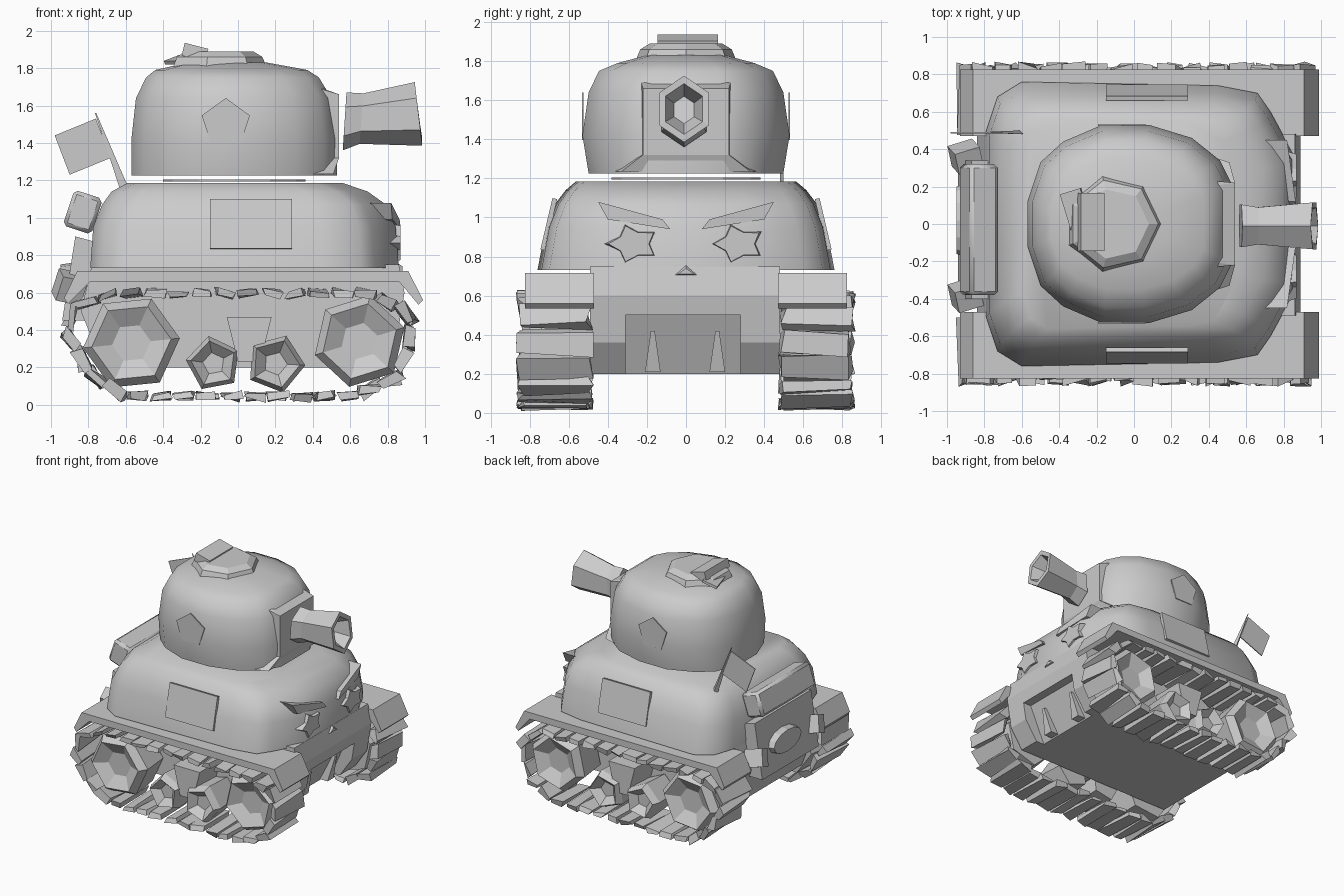
import bpy, bmesh, math, random
from mathutils import Vector, Matrix

if "Cube" in bpy.data.objects:
    bpy.data.objects.remove(bpy.data.objects["Cube"])

random.seed(4)
grey = bpy.data.materials.new("plain_grey")
grey.diffuse_color = (0.6, 0.6, 0.6, 1)
grey.use_nodes = True
grey.node_tree.nodes["Principled BSDF"].inputs["Base Color"].default_value = grey.diffuse_color


def finish(name, bm, smooth=0):
    bmesh.ops.recalc_face_normals(bm, faces=bm.faces)
    me = bpy.data.meshes.new(name)
    bm.to_mesh(me)
    bm.free()
    me.materials.append(grey)
    ob = bpy.data.objects.new(name, me)
    bpy.context.collection.objects.link(ob)
    if smooth:
        bpy.ops.object.select_all(action='DESELECT')
        ob.select_set(True)
        bpy.context.view_layer.objects.active = ob
        bpy.ops.object.shade_smooth_by_angle(angle=math.radians(smooth))
    return ob


def add_loft(bm, rings, caps=True):
    vs = [[bm.verts.new(p) for p in r] for r in rings]
    n = len(vs[0])
    for a, b in zip(vs, vs[1:]):
        for i in range(n):
            bm.faces.new((a[i], a[(i + 1) % n], b[(i + 1) % n], b[i]))
    if caps:
        bm.faces.new(vs[0][::-1])
        bm.faces.new(vs[-1])


def loft(name, rings, smooth=0, caps=True):
    bm = bmesh.new()
    add_loft(bm, rings, caps)
    return finish(name, bm, smooth)


def prism(name, pts, y0, y1, smooth=0):
    # profile in x-z, extruded along y
    return loft(name, [[(x, y, z) for x, z in pts] for y in (y0, y1)], smooth)


def box(name, loc, size, rot=(0, 0, 0), bevel=0, smooth=0):
    bm = bmesh.new()
    bmesh.ops.create_cube(bm, size=1)
    bmesh.ops.scale(bm, vec=size, verts=bm.verts)
    if bevel:
        bmesh.ops.bevel(bm, geom=bm.edges[:], offset=bevel, segments=1, affect='EDGES')
    ob = finish(name, bm, smooth)
    ob.location, ob.rotation_euler = loc, rot
    return ob


def mirrored(half):
    return half + [(x, -y) for x, y in reversed(half)]


# upper hull: rounded shell, narrower at the nose
half = [(-.79, .5), (-.73, .68), (-.6, .76), (.45, .74), (.66, .70), (.73, .6), (.86, .36)]
levels = [(.73, 1, 1, 0), (.95, .98, .945, 0), (1.07, .92, .88, 0),
          (1.14, .83, .81, -.02), (1.185, .7, .74, -.04)]
loft("upper_hull", [[(x * sx + o, y * sy, z) for x, y in mirrored(half)]
                    for z, sx, sy, o in levels], 50)

# lower hull with a wide mouth cut in the front
hull = prism("lower_hull", [(-.72, .2), (.74, .2), (.85, .36), (.89, .6), (.86, .75),
                            (-.78, .75), (-.84, .5)], -.49, .48)
cutter = prism("mouth_cutter", [(.62, .1), (1.1, .1), (1.1, .5), (.8, .5)], -.31, .28)
cutter.hide_render = True
cutter.hide_viewport = True
cut = hull.modifiers.new("mouth", 'BOOLEAN')
cut.operation, cut.solver, cut.object = 'DIFFERENCE', 'EXACT', cutter

# teeth in the mouth
for y in (-.17, .16):
    loft("tooth", [[(.66, y - .04, .21), (.74, y - .04, .21), (.74, y + .04, .21), (.66, y + .04, .21)],
                   [(.76, y - .01, .42), (.79, y - .01, .42), (.79, y + .01, .42), (.76, y + .01, .42)]])

# fenders with drooping flaps
fender = [(-.93, .57), (-.86, .715), (.91, .715), (.99, .56), (.965, .535),
          (.86, .66), (-.79, .66), (-.91, .54)]
for s in (-1, 1):
    prism("fender", fender, s * .47, s * .825)

# turret ring and turret
circle = [(math.cos(i * math.pi / 6), math.sin(i * math.pi / 6)) for i in range(12)]
loft("turret_ring", [[(.38 * c - .02, .38 * s, z) for c, s in circle] for z in (1.195, 1.205)])
th = [(-.57, .12), (-.5, .33), (-.38, .44), (-.17, .53), (.08, .53), (.31, .46), (.46, .34), (.53, .2)]
tl = [(1.225, 1, .94), (1.42, 1, 1), (1.64, .95, .94), (1.75, .84, .84), (1.79, .74, .66), (1.83, .38, .38)]
loft("turret", [[(x * k - (1 - k) * .08, y * m, z) for x, y in mirrored(th)] for z, k, m in tl], 45)

# gun mount: flat plate on the turret front
loft("gun_mount", [[(.35, -.38, 1.235), (.51, -.33, 1.235), (.51, .33, 1.235), (.35, .38, 1.235)],
                   [(.35, -.24, 1.32), (.54, -.22, 1.32), (.54, .22, 1.32), (.35, .24, 1.32)],
                   [(.33, -.24, 1.72), (.54, -.22, 1.66), (.54, .22, 1.66), (.33, .24, 1.72)],
                   [(.2, -.2, 1.78), (.4, -.2, 1.71), (.4, .2, 1.71), (.2, .2, 1.78)]])

# short flared barrel with a hollow muzzle
def gun_ring(x, r, z):
    return [(x - (.02 if x > .8 else -.01) * math.sin(a), r * .85 * math.cos(a) - .01, z + r * math.sin(a))
            for a in [math.pi / 2 + i * math.tau / 6 for i in range(6)]]
loft("gun_barrel", [gun_ring(.57, .155, 1.515), gun_ring(.66, .135, 1.53), gun_ring(.965, .17, 1.555),
                    gun_ring(.965, .13, 1.555), gun_ring(.84, .07, 1.55)])

# roof hatch
def hatch_ring(r, z):
    return [(-.11 + r * math.cos(i * math.tau / 7), r * math.sin(i * math.tau / 7), z) for i in range(7)]
loft("roof_hatch", [hatch_ring(.27, 1.79), hatch_ring(.24, 1.86), hatch_ring(.19, 1.89)])
box("hatch_handle", (-.23, .01, 1.885), (.13, .31, .07), (0, .25, 0))
box("hatch_flap", (-.31, .08, 1.85), (.12, .2, .02), (0, -.35, .3))

for s in (-1, 1):
    # pentagon plates on the turret sides
    prism("turret_badge", [(-.065 + .135 * math.cos(a), 1.505 + .135 * math.sin(a)) for a in
                           [math.pi / 2 + i * math.tau / 5 for i in range(5)]], s * .525, s * .533)
    # hull side hatches
    box("side_hatch", (.07, s * .702, .965), (.44, .025, .27), (s * .23, 0, 0))

# face: eyes, slanted brows and nose
for s in (-1, 1):
    bm = bmesh.new()
    eye = [(s * .27 + r * math.cos(a), .865 + .75 * r * math.sin(a)) for i in range(10)
           for r, a in [((.16 if i % 2 else .1), i * math.tau / 10)]]
    add_loft(bm, [[(.77, y, z) for y, z in eye],
                  [(.87, s * .27 + (y - s * .27) * .8, .865 + (z - .865) * .8) for y, z in eye]])
    finish("eye", bm)
    brow = [(s * .08, .94), (s * .12, .99), (s * .45, 1.08), (s * .4, .99)]
    loft("brow", [[(.7, y, z) for y, z in brow],
                  [(.87 - .14 * (abs(y) - .08), y, z) for y, z in brow]])
loft("nose", [[(.85, -.08, .7), (.85, .08, .7), (.85, 0, .76)],
              [(.88, -.04, .71), (.88, .04, .71), (.88, 0, .74)]])

# wheels: dished low-poly discs
def wheel(name, x, z, r, n, turn):
    def ring(y, k):
        return [(x + r * k * math.cos(turn + i * math.tau / n), y,
                 z + r * k * math.sin(turn + i * math.tau / n)) for i in range(n)]
    for s in (-1, 1):
        loft(name, [ring(s * .5, .9), ring(s * .74, 1), ring(s * .8, .82), ring(s * .74, .4)])
wheel("drive_wheel", .65, .34, .25, 6, .3)
wheel("rear_wheel", -.57, .33, .26, 6, .1)
wheel("road_wheel", -.13, .22, .15, 5, .5)
wheel("road_wheel", .2, .22, .16, 5, 1.2)
for s in (-1, 1):
    prism("wheel_bracket", [(0, .23), (.12, .23), (.18, .47), (-.06, .47)], s * .48, s * .76)

# track pads: ragged plates spaced along a closed path
path = [Vector(p) for p in [(-.6, .045), (.62, .045), (.83, .14), (.92, .33), (.9, .48), (.74, .595),
                            (-.68, .595), (-.87, .53), (-.91, .38), (-.8, .17)]]
segs = list(zip(path, path[1:] + path[:1]))
total = sum((b - a).length for a, b in segs)


def along(d):
    for a, b in segs:
        l = (b - a).length
        if d <= l:
            return a.lerp(b, d / l), math.atan2(b.y - a.y, b.x - a.x)
        d -= l
    return path[0], 0


for s in (-1, 1):
    bm = bmesh.new()
    for i in range(34):
        p, ang = along(total * (i + .5) / 34)
        end = .07 < p.y < .58
        m = (Matrix.Translation((p.x, s * .67, p.y))
             @ Matrix.Rotation(-ang + random.uniform(-.4, .4) * (1 if end else .4), 4, 'Y'))
        pad = bmesh.ops.create_cube(bm, size=1)["verts"]
        for v in pad:
            v.co = Vector((v.co.x * (.13 if end else .11) * random.uniform(.6, 1.2),
                           v.co.y * random.uniform(.31, .4),
                           v.co.z * (.055 if end else .042) * random.uniform(.3, 1.4)))
            v.co = m @ v.co
            v.co.z = max(v.co.z, 0.0)
    finish("track", bm)

# rear: engine plate, round cover, exhausts and bed roll
prism("rear_plate", [(-.94, .45), (-.87, .9), (-.76, .87), (-.78, .45)], -.4, .34)
loft("rear_cover", [[(x, .02 + .2 * k * c, .66 + .1 * k * s) for c, s in circle]
                    for x, k in ((-.88, 1), (-.95, .9))])
for y in (-.38, .36):
    box("exhaust", (-.9, y, .63), (.14, .12, .14), (.4, .2, .3))
box("bed_roll", (-.83, -.03, 1.03), (.16, .7, .2), (0, .32, 0), .02, 40)

# flag on a leaning pole
loft("flag_pole", [[(-.63, .48, 1.15), (-.59, .48, 1.17), (-.61, .5, 1.16)],
                   [(-.765, .488, 1.56), (-.758, .488, 1.56), (-.76, .494, 1.56)]])
prism("flag", [(-.98, 1.44), (-.76, 1.53), (-.68, 1.32), (-.9, 1.23)], .485, .493)
